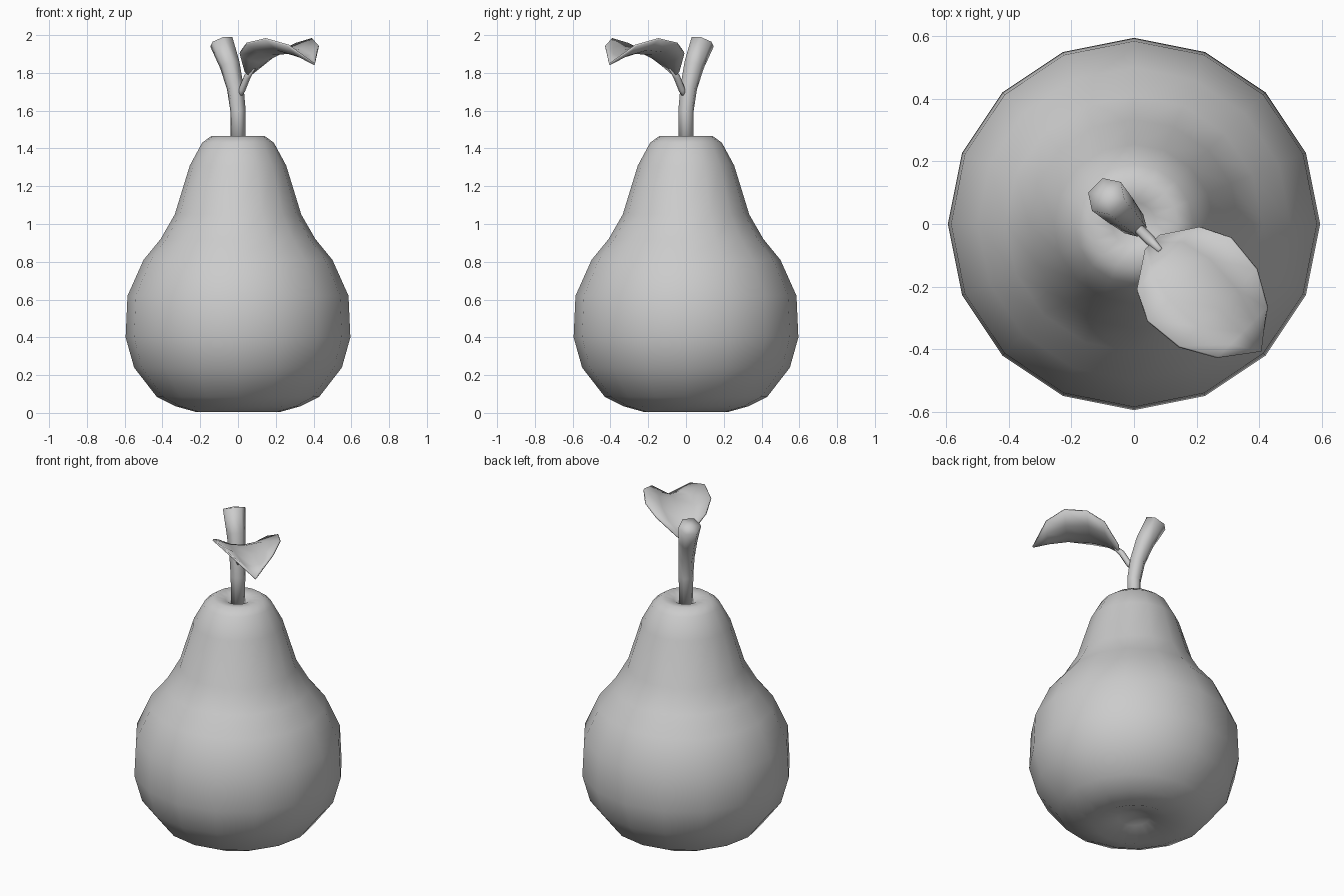
import bpy, bmesh, math
from mathutils import Vector

cube = bpy.data.objects.get("Cube")
if cube:
    bpy.data.objects.remove(cube)

grey = bpy.data.materials.new("plain grey")
grey.use_nodes = True
grey.diffuse_color = (0.6, 0.6, 0.6, 1)
grey.node_tree.nodes["Principled BSDF"].inputs["Base Color"].default_value = (0.6, 0.6, 0.6, 1)

OUT = Vector((1, -1, 0)).normalized()    # direction the leaf grows in
SIDE = Vector((1, 1, 0)).normalized()    # across the leaf
UP = Vector((0, 0, 1))


def finish(name, bm):
    bmesh.ops.recalc_face_normals(bm, faces=bm.faces)
    for f in bm.faces:
        f.smooth = True
    mesh = bpy.data.meshes.new(name)
    bm.to_mesh(mesh)
    bm.free()
    mesh.materials.append(grey)
    ob = bpy.data.objects.new(name, mesh)
    bpy.context.collection.objects.link(ob)
    return ob


def skin(bm, rings):
    for a, b in zip(rings, rings[1:]):
        n = len(a)
        for i in range(n):
            j = (i + 1) % n
            bm.faces.new((a[i], a[j], b[j], b[i]))


def close(bm, ring, point):
    tip = bm.verts.new(point)
    for i in range(len(ring)):
        bm.faces.new((ring[i], ring[(i + 1) % len(ring)], tip))


def tube(name, path, sides, dome=0.0):
    """Tube in the OUT/UP plane; path holds (distance, height, radius)."""
    bm = bmesh.new()
    pts = [OUT * d + UP * z for d, z, r in path]
    rings = []
    for k, p in enumerate(pts):
        along = (pts[min(k + 1, len(pts) - 1)] - pts[max(k - 1, 0)]).normalized()
        across = SIDE.cross(along)
        r = path[k][2]
        rings.append([bm.verts.new(p + r * (SIDE * math.cos(a) + across * math.sin(a)))
                      for a in (math.tau * i / sides for i in range(sides))])
    skin(bm, rings)
    close(bm, rings[0], pts[0])
    close(bm, rings[-1], pts[-1] + along * dome)
    return finish(name, bm)


# Fruit body: turned profile, dimpled at both ends
profile = [(0.09, 0.05), (0.22, 0.004), (0.33, 0.035), (0.43, 0.085), (0.55, 0.24),
           (0.595, 0.4), (0.585, 0.62), (0.5, 0.81), (0.41, 0.92), (0.335, 1.05),
           (0.255, 1.31), (0.19, 1.43), (0.14, 1.467), (0.07, 1.455)]
bm = bmesh.new()
rings = [[bm.verts.new((r * math.cos(a), r * math.sin(a), z))
          for a in (math.tau * i / 16 for i in range(16))] for r, z in profile]
skin(bm, rings)
close(bm, rings[0], (0, 0, 0.08))
close(bm, rings[-1], (0, 0, 1.4))
finish("fruit_body", bm)

# Stem: leans away from the leaf and flares at the tip
tube("stem", [(0, 1.4, 0.04), (0, 1.6, 0.042), (-0.02, 1.72, 0.046),
              (-0.06, 1.84, 0.055), (-0.125, 1.965, 0.065)], 6, 0.01)

# Leaf stalk
tube("leaf_stalk", [(0.0, 1.67, 0.014), (0.03, 1.71, 0.018), (0.07, 1.78, 0.018),
                    (0.12, 1.83, 0.01)], 6)

# Leaf: rows of (distance, half width, midrib height, edge height)
rows = [(0.085, 0.036, 1.79, 1.81), (0.155, 0.142, 1.86, 1.905), (0.25, 0.188, 1.9, 1.955),
        (0.38, 0.175, 1.905, 1.98), (0.49, 0.113, 1.88, 1.945)]
bm = bmesh.new()
grid = []
for d, w, mid, edge in rows:
    grid.append([bm.verts.new(OUT * d + SIDE * w * t + UP * (mid + (edge - mid) * t * t))
                 for t in (-1, -0.5, 0, 0.5, 1)])
for a, b in zip(grid, grid[1:]):
    for i in range(4):
        bm.faces.new((a[i], a[i + 1], b[i + 1], b[i]))
tip = bm.verts.new(OUT * 0.575 + UP * 1.845)
for i in range(4):
    bm.faces.new((grid[-1][i], grid[-1][i + 1], tip))
leaf = finish("leaf", bm)
solid = leaf.modifiers.new("thickness", "SOLIDIFY")
solid.thickness = 0.01
solid.offset = 0
